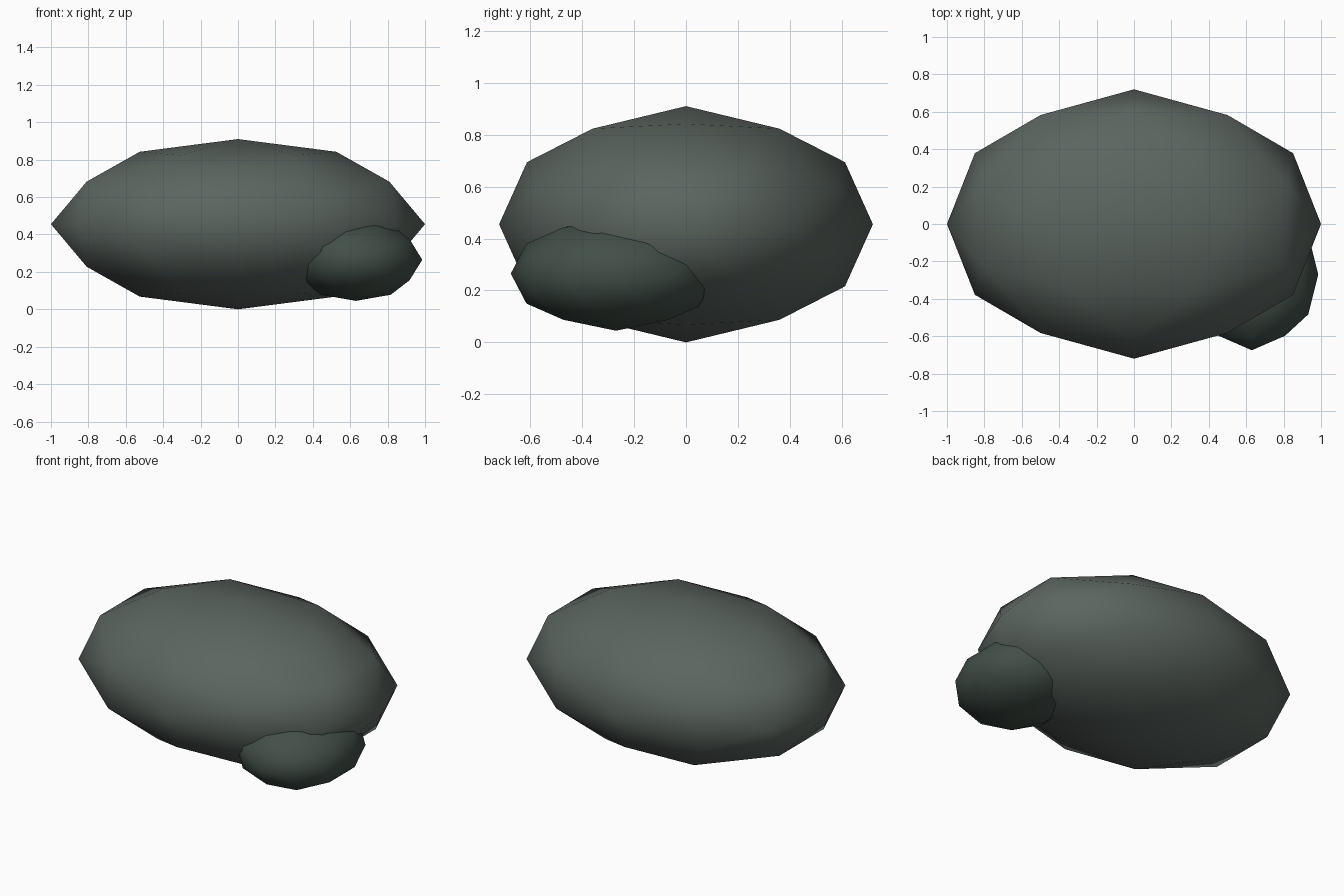
import bpy, bmesh
from mathutils import Vector

if "Cube" in bpy.data.objects:
    bpy.data.objects.remove(bpy.data.objects["Cube"])

PHI = (1 + 5 ** 0.5) / 2


def boulder(name, centre, radii, colour):
    """Once-subdivided icosahedron, poles on the axes, stretched to an ellipsoid."""
    bm = bmesh.new()
    for a in (-1, 1):
        for b in (-PHI, PHI):
            for co in ((a, 0, b), (b, a, 0), (0, b, a)):
                bm.verts.new(co)
    bmesh.ops.convex_hull(bm, input=bm.verts[:])
    bmesh.ops.subdivide_edges(bm, edges=bm.edges[:], cuts=1, use_grid_fill=True)
    for v in bm.verts:
        v.co = v.co.normalized() * Vector(radii) + Vector(centre)
    bmesh.ops.recalc_face_normals(bm, faces=bm.faces[:])
    for f in bm.faces:
        f.smooth = True
    me = bpy.data.meshes.new(name)
    bm.to_mesh(me)
    bm.free()
    mat = bpy.data.materials.new(name + "_stone")
    mat.diffuse_color = (*colour, 1)
    mat.use_nodes = True
    mat.node_tree.nodes["Principled BSDF"].inputs["Base Color"].default_value = mat.diffuse_color
    me.materials.append(mat)
    ob = bpy.data.objects.new(name, me)
    bpy.context.collection.objects.link(ob)
    return ob


# Large main rock
boulder("main_rock", (0, 0, 0.455), (1, 0.72, 0.455), (0.105, 0.13, 0.115))
# Small rock sunk into its front right side
boulder("side_rock", (0.63, -0.27, 0.265), (0.355, 0.405, 0.22), (0.054, 0.078, 0.064))
